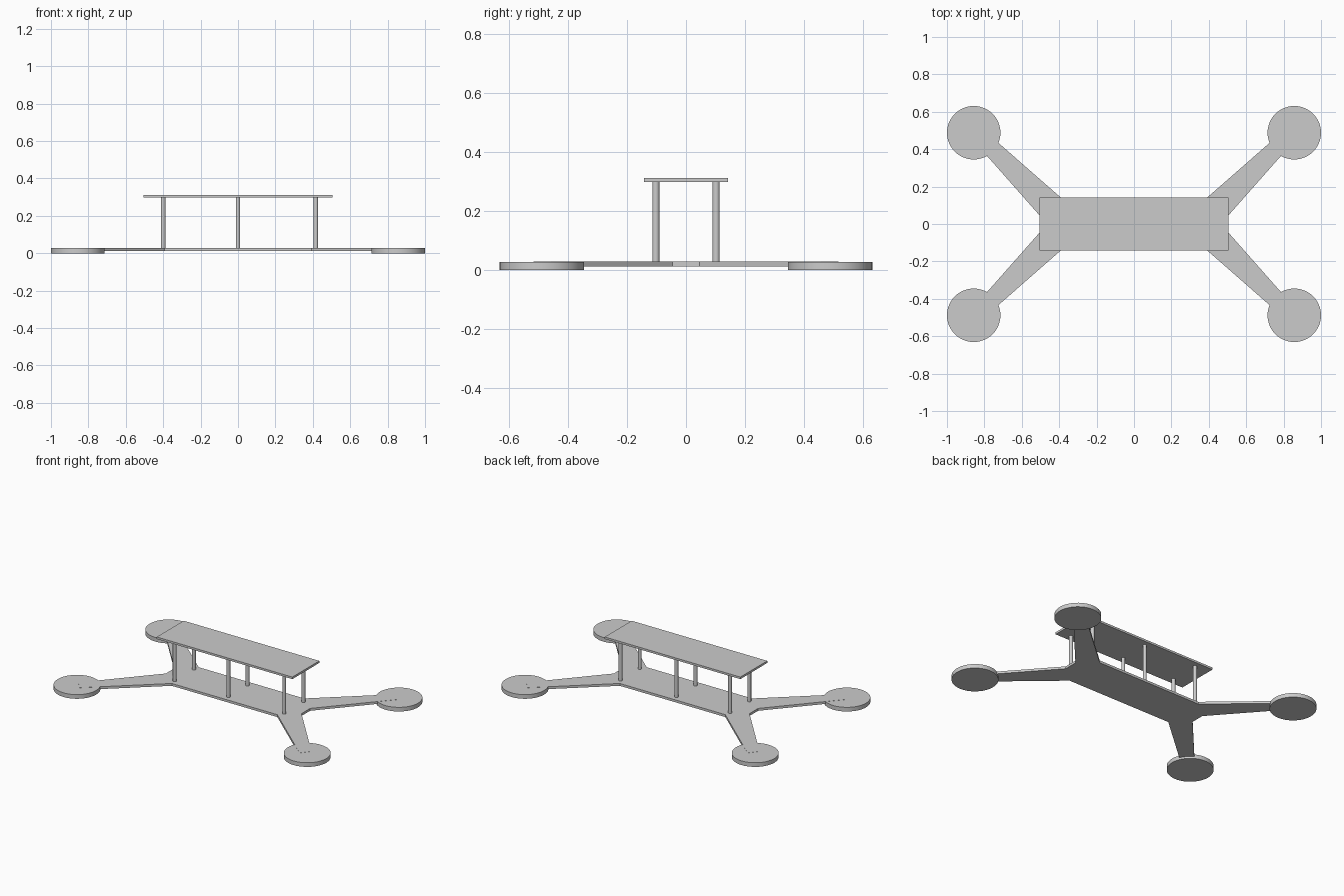
import bpy
import bmesh

if "Cube" in bpy.data.objects:
    bpy.data.objects.remove(bpy.data.objects["Cube"])


def cylinder(name, x, y, z0, z1, radius, sides):
    bpy.ops.mesh.primitive_cylinder_add(
        vertices=sides, radius=radius, depth=z1 - z0, location=(x, y, (z0 + z1) / 2))
    obj = bpy.context.object
    obj.name = name
    bpy.ops.object.shade_smooth_by_angle()
    return obj


def extruded_plate(name, outline, z0, z1):
    bm = bmesh.new()
    face = bm.faces.new([bm.verts.new((x, y, z0)) for x, y in outline])
    geom = bmesh.ops.extrude_face_region(bm, geom=[face], use_keep_orig=True)["geom"]
    top = [g for g in geom if isinstance(g, bmesh.types.BMVert)]
    bmesh.ops.translate(bm, verts=top, vec=(0, 0, z1 - z0))
    bmesh.ops.recalc_face_normals(bm, faces=bm.faces)
    mesh = bpy.data.meshes.new(name)
    bm.to_mesh(mesh)
    bm.free()
    obj = bpy.data.objects.new(name, mesh)
    bpy.context.collection.objects.link(obj)
    return obj


# Lower frame: body and four tapered arms as one mirrored outline
quarter = [(0.505, 0.046), (0.868, 0.457), (0.82, 0.517), (0.393, 0.143)]
right_half = [(x, -y) for x, y in reversed(quarter)] + quarter
outline = right_half + [(-x, y) for x, y in reversed(right_half)]
extruded_plate("lower_frame", outline, 0.013, 0.029)

# Round pads at the arm ends
for sx in (-1, 1):
    for sy in (-1, 1):
        cylinder("arm_pad", sx * 0.857, sy * 0.488, 0.0, 0.028, 0.143, 48)

# Standoff posts
for x in (-0.4, 0.0, 0.416):
    for y in (-0.102, 0.102):
        cylinder("standoff_post", x, y, 0.025, 0.3, 0.012, 24)

# Upper deck
deck = [(-0.505, -0.143), (0.505, -0.143), (0.505, 0.143), (-0.505, 0.143)]
extruded_plate("upper_deck", deck, 0.298, 0.312)
